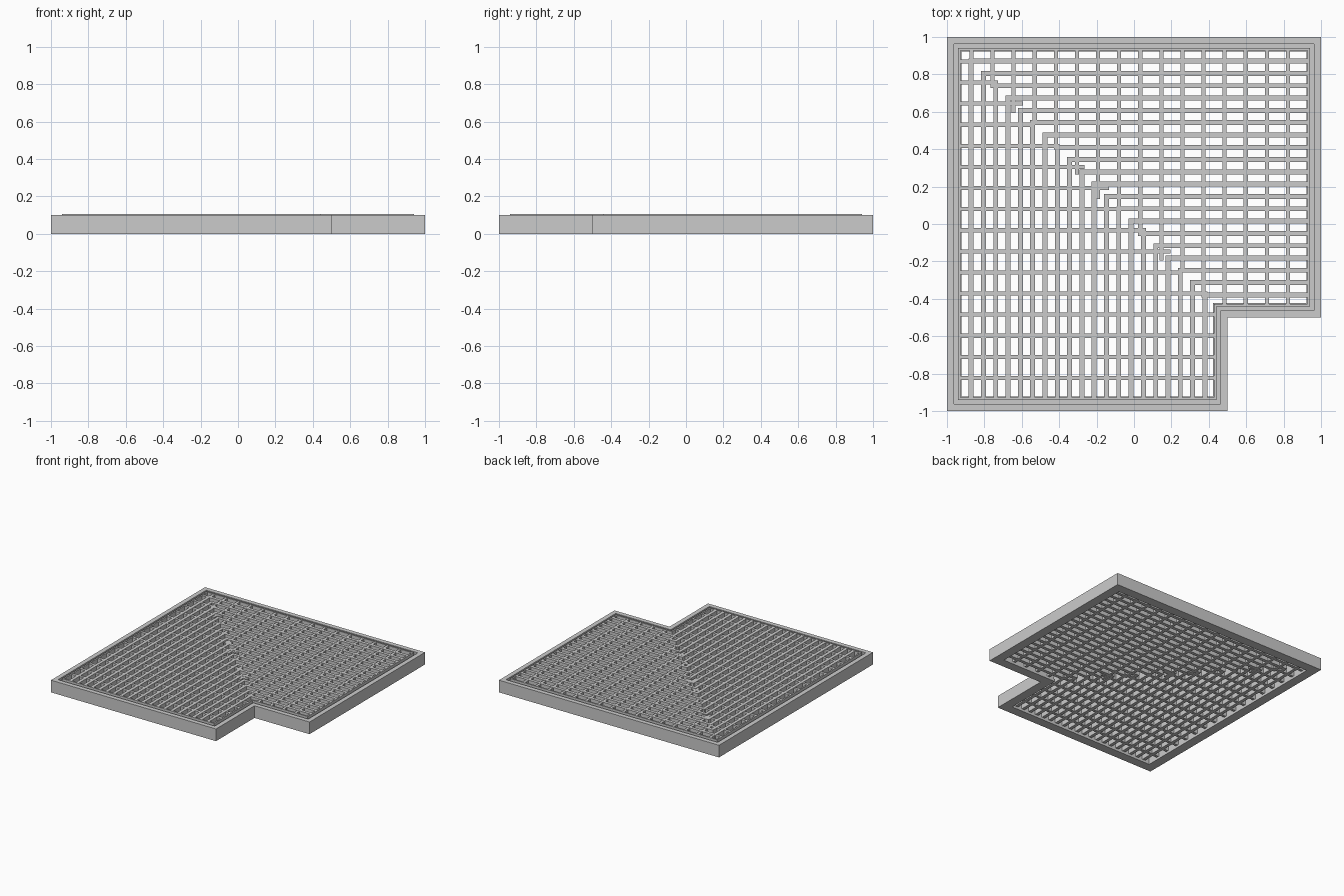
import bpy, bmesh, math

if "Cube" in bpy.data.objects:
    bpy.data.objects.remove(bpy.data.objects["Cube"])

TOP, SEAT = 0.106, 0.02      # grate top, ledge height
EDGE = 0.93                  # inner edge of the grate border
PITCH, BAR = 0.0658, 0.026   # bent bearing bars
STEP, CROSS = 0.1128, 0.022  # cross bars


def outline(d):
    """Notched square outline, inset by d."""
    return [(-1 + d, -1 + d), (0.5 - d, -1 + d), (0.5 - d, -0.5 + d),
            (1 - d, -0.5 + d), (1 - d, 1 - d), (-1 + d, 1 - d)]


def finish(name, bm):
    bmesh.ops.recalc_face_normals(bm, faces=bm.faces)
    me = bpy.data.meshes.new(name)
    bm.to_mesh(me)
    bm.free()
    ob = bpy.data.objects.new(name, me)
    bpy.context.collection.objects.link(ob)
    return ob


def swept_ring(name, profile):
    """Sweep an (inset, z) profile around the outline."""
    bm = bmesh.new()
    loops = [[bm.verts.new((x, y, z)) for x, y in outline(d)] for d, z in profile]
    for i, a in enumerate(loops):
        b = loops[(i + 1) % len(loops)]
        for j in range(6):
            k = (j + 1) % 6
            bm.faces.new((a[j], a[k], b[k], b[j]))
    return finish(name, bm)


def prism(bm, pts, z0, z1):
    lo = [bm.verts.new((x, y, z0)) for x, y in pts]
    hi = [bm.verts.new((x, y, z1)) for x, y in pts]
    bm.faces.new(lo[::-1])
    bm.faces.new(hi)
    for i in range(len(pts)):
        k = (i + 1) % len(pts)
        bm.faces.new((lo[i], lo[k], hi[k], hi[i]))


# Angle-section outer frame with a ledge
swept_ring("outer_frame", [(0, 0), (0, 0.1), (0.038, 0.1), (0.038, SEAT),
                           (0.077, SEAT), (0.077, 0)])

# Border strip of the grate, with a gap to the frame
swept_ring("grate_border", [(0.06, SEAT), (0.06, TOP), (0.072, TOP), (0.072, SEAT)])

# Bearing bars, each turning a corner on the diagonal
lefts = [-0.884 + PITCH * k for k in range(20)]
bm = bmesh.new()
for a in lefts:
    b = a + BAR
    prism(bm, [(a, -EDGE), (b, -EDGE), (b, -b), (EDGE, -b), (EDGE, -a), (a, -a)],
          SEAT, TOP)
finish("bearing_bars", bm)

# Cross bars, mirrored across the diagonal
bm = bmesh.new()
h = CROSS / 2
for k in range(16):
    y = -0.823 + STEP * k
    # run to the bearing bar nearest past the diagonal, or to the notch border
    end = next((a + BAR for a in lefts if a + BAR >= -y), 0.43)
    rect = [(-EDGE, y - h), (end, y - h), (end, y + h), (-EDGE, y + h)]
    prism(bm, rect, SEAT, TOP - 0.002)
    prism(bm, [(-v, -u) for u, v in rect], SEAT, TOP - 0.002)
finish("cross_bars", bm)
